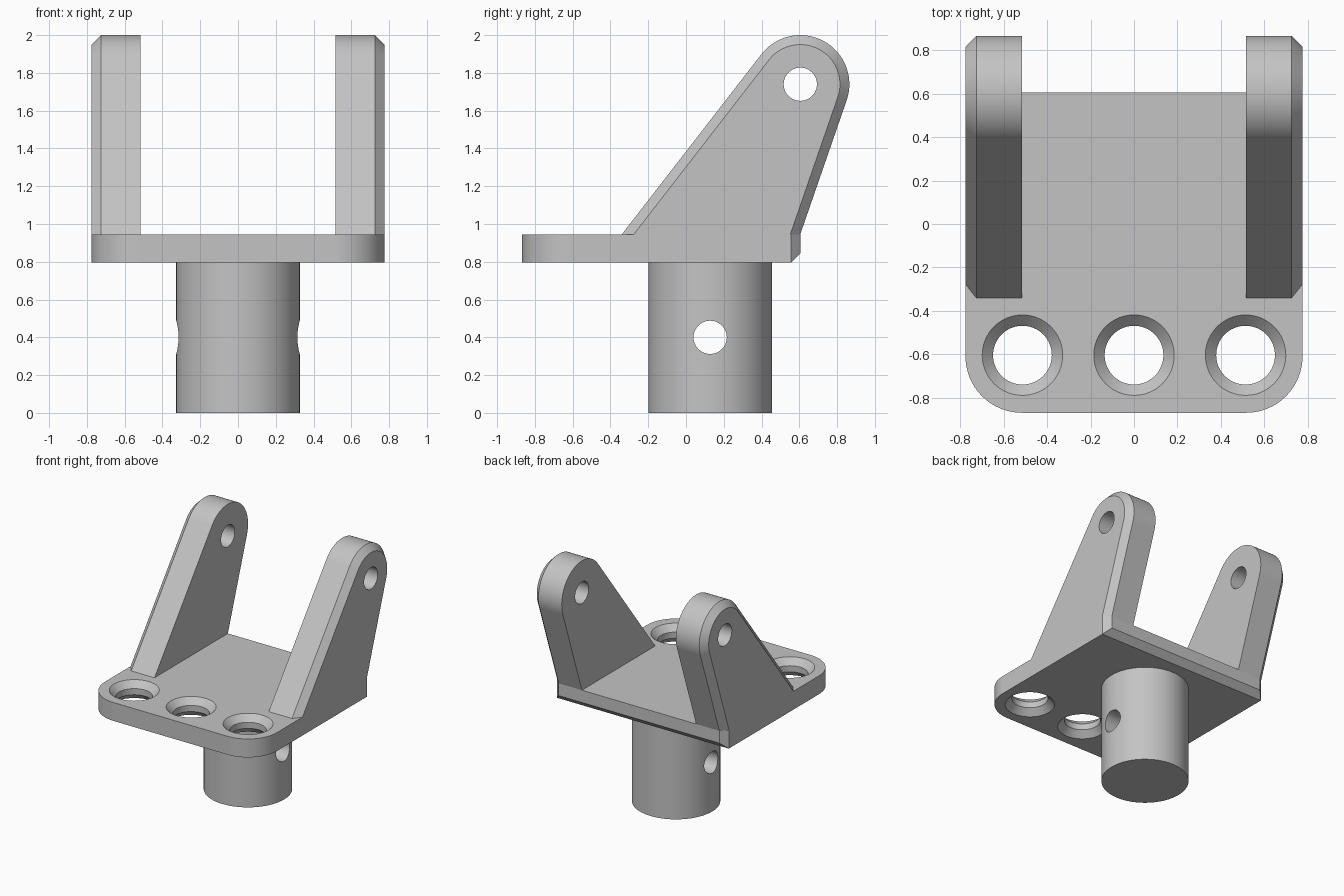
import bpy, bmesh
from math import pi, cos, sin, radians
from mathutils import Matrix, Vector

cube = bpy.data.objects.get("Cube")
if cube:
    bpy.data.objects.remove(cube, do_unlink=True)

GREY = (0.55, 0.55, 0.55, 1)
grey = bpy.data.materials.new("plain grey")
grey.use_nodes = True
grey.diffuse_color = GREY
grey.node_tree.nodes["Principled BSDF"].inputs["Base Color"].default_value = GREY

HALF, BEVEL = 0.775, 0.05            # half width and edge bevel
BASE, TOP = 0.795, 0.945             # plate underside and upper face
FRONT, BACK = -0.868, 0.605
PIVOT, EYE_R = (0.605, 1.74), 0.26   # arm eye centre (y, z) and radius


def make(name, bm):
    bmesh.ops.remove_doubles(bm, verts=bm.verts, dist=1e-5)
    bmesh.ops.recalc_face_normals(bm, faces=bm.faces)
    mesh = bpy.data.meshes.new(name)
    bm.to_mesh(mesh)
    bm.free()
    mesh.materials.append(grey)
    obj = bpy.data.objects.new(name, mesh)
    bpy.context.collection.objects.link(obj)
    return obj


def loft(name, rings):
    """Skin matching closed rings and cap both ends."""
    bm = bmesh.new()
    loops = [[bm.verts.new(p) for p in ring] for ring in rings]
    n = len(loops[0])
    for a, b in zip(loops, loops[1:]):
        for i in range(n):
            j = (i + 1) % n
            bm.faces.new((a[i], a[j], b[j], b[i]))
    bm.faces.new(loops[0])
    bm.faces.new(loops[-1])
    return make(name, bm)


def lathe(name, profile, x, y, steps=64):
    """Round solid from (radius, z) pairs."""
    turn = [2 * pi * i / steps for i in range(steps)]
    return loft(name, [[(x + r * cos(t), y + r * sin(t), z) for t in turn] for r, z in profile])


def cross_pin(name, y, z, r):
    """Cutter running along x."""
    turn = [2 * pi * i / 48 for i in range(48)]
    return loft(name, [[(x, y + r * cos(t), z + r * sin(t)) for t in turn] for x in (-1, 1)])


def cut(obj, cutter):
    cutter.hide_render = True
    mod = obj.modifiers.new("hole", 'BOOLEAN')
    mod.operation, mod.solver, mod.object = 'DIFFERENCE', 'EXACT', cutter
    bpy.context.view_layer.objects.active = obj
    bpy.ops.object.modifier_apply(modifier=mod.name)
    bpy.data.objects.remove(cutter, do_unlink=True)


def finish(obj):
    bpy.ops.object.select_all(action='DESELECT')
    obj.select_set(True)
    bpy.context.view_layer.objects.active = obj
    bpy.ops.object.shade_smooth_by_angle(angle=radians(30))
    obj.modifiers.new("even shading", 'WEIGHTED_NORMAL').keep_sharp = True


# Base plate: round front corners, bevelled back corners and lower back edge
def plate_ring(z, corner):
    r = 0.26
    right = [(HALF - corner, BACK - BEVEL + corner), (HALF, BACK - BEVEL)]
    for i in range(17):
        a = -pi / 2 * i / 16
        right.append((HALF - r + r * cos(a), FRONT + r + r * sin(a)))
    outline = right + [(-x, y) for x, y in reversed(right)]
    return [(x, y, z) for x, y in outline]


plate = loft("base_plate", [plate_ring(BASE, 0), plate_ring(BASE + BEVEL, BEVEL),
                            plate_ring(TOP, BEVEL)])

# Three mounting holes, countersunk on both faces
sink = [(0.195, BASE - 0.01), (0.135, BASE + BEVEL), (0.135, TOP - BEVEL), (0.195, TOP + 0.01)]
for x in (-0.513, 0, 0.513):
    cut(plate, lathe("hole_cutter", sink, x, -0.603))
finish(plate)


# Arms: tapered lugs with a round eye and a bevelled outer rim
def arm_ring(x, inset):
    start, end = radians(-19), radians(142)
    r = EYE_R - inset
    ring = [(x, BACK - inset / cos(start), TOP)]
    for i in range(33):
        a = start + (end - start) * i / 32
        ring.append((x, PIVOT[0] + r * cos(a), PIVOT[1] + r * sin(a)))
    ring.append((x, -0.34 - inset / cos(end), TOP))
    return ring


for side, name in ((1, "left_arm"), (-1, "right_arm")):
    arm = loft(name, [arm_ring(side * 0.515, 0), arm_ring(side * (HALF - BEVEL), 0),
                      arm_ring(side * HALF, BEVEL)])
    cut(arm, cross_pin("pivot_cutter", *PIVOT, 0.088))
    finish(arm)

# Post with a cross hole
post = lathe("post", [(0.327, 0), (0.327, BASE)], 0, 0.128)
cut(post, cross_pin("pin_cutter", 0.128, 0.4, 0.088))
finish(post)
